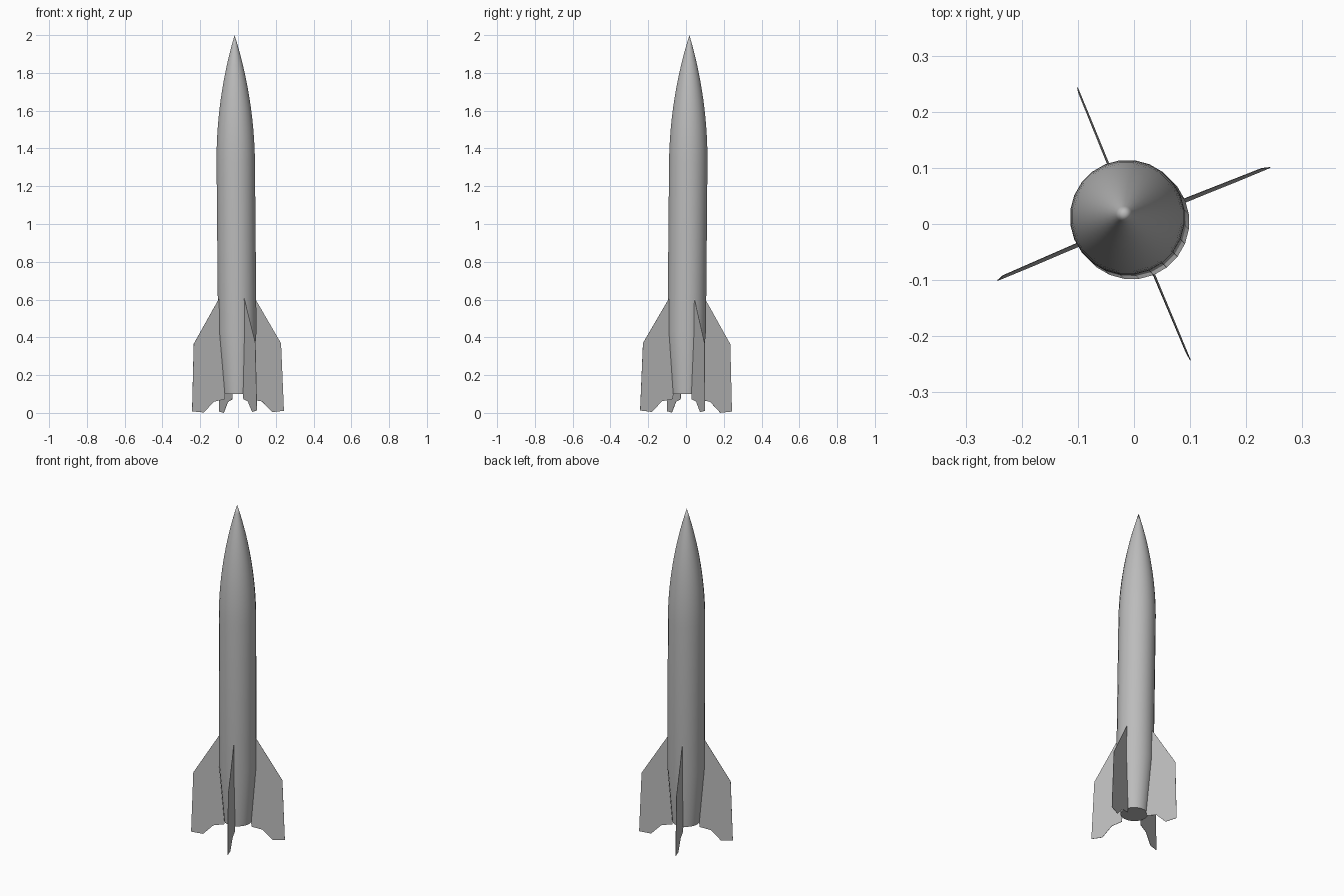
import bpy, bmesh, math
from mathutils import Matrix, Vector

cube = bpy.data.objects.get("Cube")
if cube:
    bpy.data.objects.remove(cube)

SIDES = 24
PHASE = math.radians(22.5)
RADIUS = 0.1025
NOSE_Z, TIP_Z = 1.32, 2.0
# The whole rocket leans slightly to its right and back
LEAN = Vector((0, 0, 1)).rotation_difference(Vector((-0.009, 0.009, 1))).to_matrix().to_4x4()

grey = bpy.data.materials.new("hull_grey")
grey.use_nodes = True
colour = (0.5, 0.5, 0.5, 1)
grey.diffuse_color = colour
grey.node_tree.nodes["Principled BSDF"].inputs["Base Color"].default_value = colour


def finish(name, bm, matrix):
    bmesh.ops.recalc_face_normals(bm, faces=bm.faces)
    bm.transform(matrix)
    mesh = bpy.data.meshes.new(name)
    bm.to_mesh(mesh)
    bm.free()
    mesh.materials.append(grey)
    obj = bpy.data.objects.new(name, mesh)
    bpy.context.collection.objects.link(obj)
    return obj


def ogive(steps):
    """Radius and height pairs of a tangent ogive, without its tip."""
    length = TIP_Z - NOSE_Z
    arc = (RADIUS ** 2 + length ** 2) / (2 * RADIUS)
    for i in range(steps):
        h = length * i / steps
        yield math.sqrt(arc ** 2 - h ** 2) - arc + RADIUS, NOSE_Z + h


# Body: boat tail, straight tube and ogive nose as one lathed skin
bm = bmesh.new()
profile = [(0.075, 0.1), (RADIUS, 0.43), *ogive(14)]
rings = []
for r, z in profile:
    angles = [PHASE + math.tau * i / SIDES for i in range(SIDES)]
    rings.append([bm.verts.new((r * math.cos(a), r * math.sin(a), z)) for a in angles])
for low, high in zip(rings, rings[1:]):
    for i in range(SIDES):
        j = (i + 1) % SIDES
        bm.faces.new((low[i], low[j], high[j], high[i]))
tip = bm.verts.new((0, 0, TIP_Z))
for i in range(SIDES):
    bm.faces.new((rings[-1][i], rings[-1][(i + 1) % SIDES], tip))
bm.faces.new(rings[0])
body = finish("body", bm, LEAN)
bpy.context.view_layer.objects.active = body
body.select_set(True)
bpy.ops.object.shade_smooth_by_angle(angle=math.radians(30))
body.select_set(False)

# Fins: four thin swept plates with a notched lower edge
OUTLINE = [(0.1, 0.61), (0.25, 0.367), (0.263, 0.01), (0.196, 0.003),
           (0.138, 0.06), (0.077, 0.072), (0.073, 0.1), (0.1, 0.43)]
THICK = 0.0016
for k, name in enumerate(["left_fin", "back_fin", "right_fin", "front_fin"]):
    bm = bmesh.new()
    face = bm.faces.new([bm.verts.new((r, -THICK / 2, z)) for r, z in OUTLINE])
    plate = bmesh.ops.extrude_face_region(bm, geom=[face], use_keep_orig=True)
    moved = [g for g in plate["geom"] if isinstance(g, bmesh.types.BMVert)]
    bmesh.ops.translate(bm, verts=moved, vec=(0, THICK, 0))
    finish(name, bm, LEAN @ Matrix.Rotation(PHASE + k * math.pi / 2, 4, "Z"))
